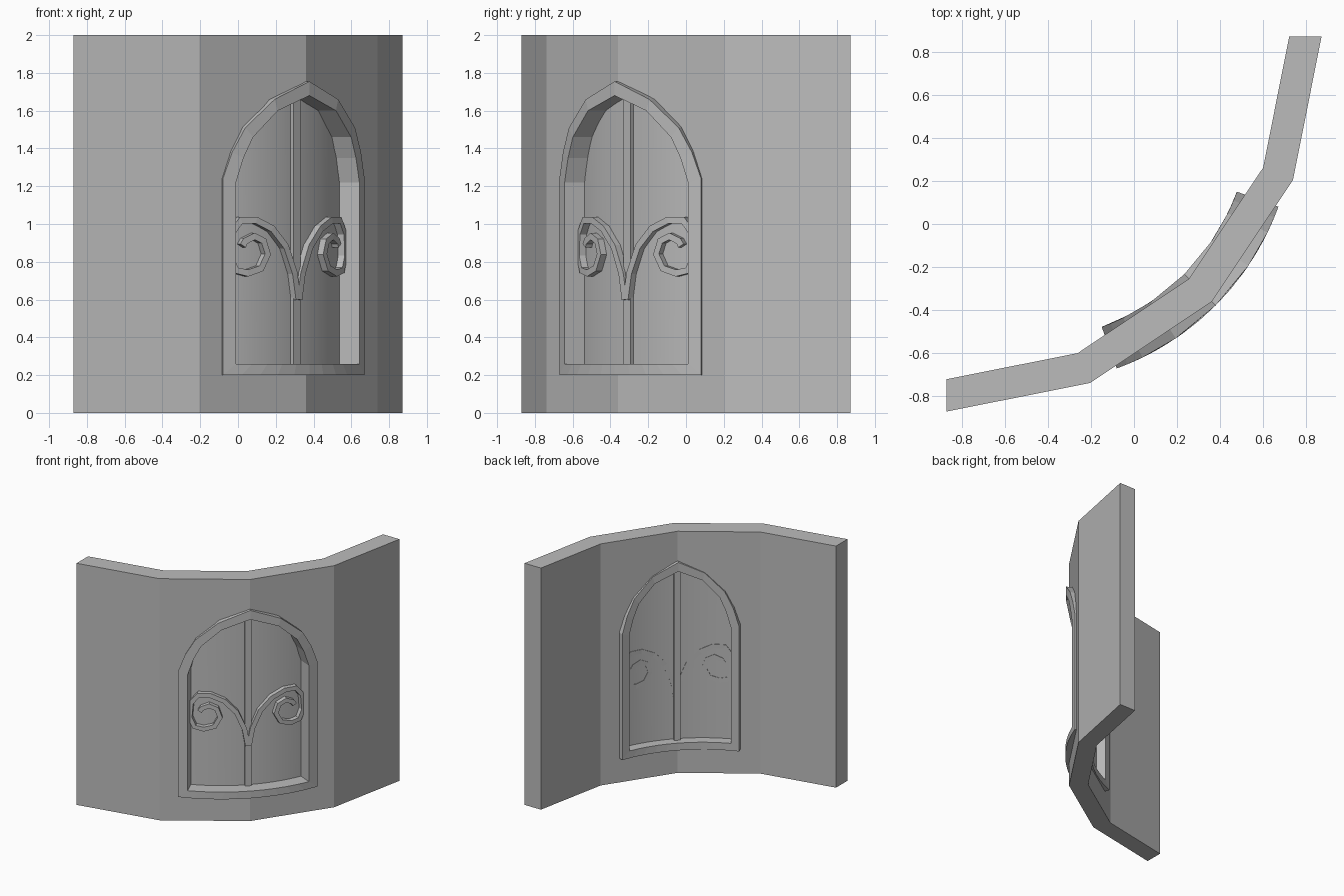
import bpy, bmesh, math
from mathutils import Vector

cube = bpy.data.objects.get("Cube")
if cube:
    bpy.data.objects.remove(cube, do_unlink=True)

stone = bpy.data.materials.new("grey_stone")
stone.use_nodes = True
GREY = (0.5, 0.5, 0.5, 1)
stone.diffuse_color = GREY
stone.node_tree.nodes["Principled BSDF"].inputs["Base Color"].default_value = GREY

WALL_CENTRE, WINDOW_CENTRE = -1.23, -0.72   # arc centres along the diagonal


def place(angle, z, radius, centre):
    """Point on an upright cylinder, angle 0 facing the window's diagonal."""
    a = math.radians(angle)
    out, side = centre + radius * math.cos(a), radius * math.sin(a)
    return Vector(((out + side) * math.sqrt(0.5), (side - out) * math.sqrt(0.5), z))


def shell(name, a, b, inner, outer, centre=WINDOW_CENTRE, closed=False):
    """Curved slab filling the strip between two lines of (angle, z) points."""
    bm = bmesh.new()
    rings = [[bm.verts.new(place(*p, r, centre)) for p, r in
              ((pa, inner), (pa, outer), (pb, outer), (pb, inner))] for pa, pb in zip(a, b)]
    pairs = list(zip(rings, rings[1:]))
    if closed:
        pairs.append((rings[-1], rings[0]))
    else:
        bm.faces.new(rings[0])
        bm.faces.new(rings[-1])
    for p, q in pairs:
        for i in range(4):
            j = (i + 1) % 4
            bm.faces.new((p[i], p[j], q[j], q[i]))
    bmesh.ops.recalc_face_normals(bm, faces=bm.faces)
    mesh = bpy.data.meshes.new(name)
    bm.to_mesh(mesh)
    bm.free()
    mesh.materials.append(stone)
    ob = bpy.data.objects.new(name, mesh)
    bpy.context.collection.objects.link(ob)
    return ob


def arch(half):
    """Mirror half an arch, given from the spring line up to the apex."""
    return [(-x, z) for x, z in half] + [(x, z) for x, z in half[-2::-1]]


def sill(width, z, steps=10):
    return [(width - 2 * width * i / steps, z) for i in range(steps + 1)]


# Pointed arch outlines as (angle, height)
outer_arch = arch([(25, 1.24), (22.6, 1.38), (19.1, 1.51), (10.9, 1.66), (0, 1.755)])
inner_arch = arch([(21.6, 1.22), (19.6, 1.35), (17, 1.46), (10, 1.60), (0, 1.68)])
middle_arch = [((a + c) / 2, (b + d) / 2) for (a, b), (c, d) in zip(outer_arch, inner_arch)]

# Faceted wall with an arched opening
turns = [-45 + 22.5 * i for i in range(5)]
wall = shell("wall", [(t, 0) for t in turns], [(t, 2) for t in turns],
             1.59, 1.74, WALL_CENTRE)
cutter = shell("opening_cutter", [(x, 0.23) for x, z in middle_arch], middle_arch, 0.9, 1.4)
cutter.hide_render = True
cut = wall.modifiers.new("opening", 'BOOLEAN')
cut.operation = 'DIFFERENCE'
cut.solver = 'EXACT'
cut.object = cutter
bpy.context.view_layer.objects.active = wall
bpy.ops.object.modifier_apply(modifier=cut.name)
bpy.data.objects.remove(cutter, do_unlink=True)

# Frame ring with a curved sill
shell("window_frame", outer_arch + sill(25, 0.2), inner_arch + sill(21.6, 0.26),
      1.05, 1.255, closed=True)


# Thin curved pane following the arch
def arch_height(angle):
    for (a, b), (c, d) in zip(middle_arch, middle_arch[1:]):
        if a <= angle <= c:
            return b + (d - b) * (angle - a) / (c - a)
    return middle_arch[0][1]


columns = [-23 + 46 * i / 24 for i in range(25)]
pane = shell("window_pane", [(c, 0.23) for c in columns],
             [(c, arch_height(c)) for c in columns], 1.13, 1.14)
bpy.ops.object.select_all(action='DESELECT')
pane.select_set(True)
bpy.context.view_layer.objects.active = pane
bpy.ops.object.shade_smooth_by_angle(angle=math.radians(30))

# Central upright bar
shell("centre_bar", [(-1.25, 0.23), (1.25, 0.23)], [(-1.25, 1.69), (1.25, 1.69)], 1.10, 1.162)

# Mirrored scrolls: centre line as (sideways distance, height)
scroll = [(0.005, 0.60), (0.03, 0.74), (0.09, 0.88), (0.18, 0.975), (0.28, 1.02), (0.37, 1.02),
          (0.425, 0.95), (0.435, 0.83), (0.40, 0.755), (0.33, 0.74), (0.25, 0.765),
          (0.21, 0.84), (0.235, 0.91), (0.29, 0.935), (0.345, 0.91), (0.36, 0.885)]


def scroll_edges(side, half_width=0.018):
    pts = [Vector(p) for p in scroll]
    edges = ([], [])
    for i, p in enumerate(pts):
        along = (pts[min(i + 1, len(pts) - 1)] - pts[max(i - 1, 0)]).normalized()
        across = Vector((-along.y, along.x)) * half_width
        for edge, q in zip(edges, (p + across, p - across)):
            edge.append((side * math.degrees(q.x / 1.15), q.y))
    return edges


for side, label in ((1, "left"), (-1, "right")):
    shell(label + "_scroll", *scroll_edges(side), 1.126, 1.178)
